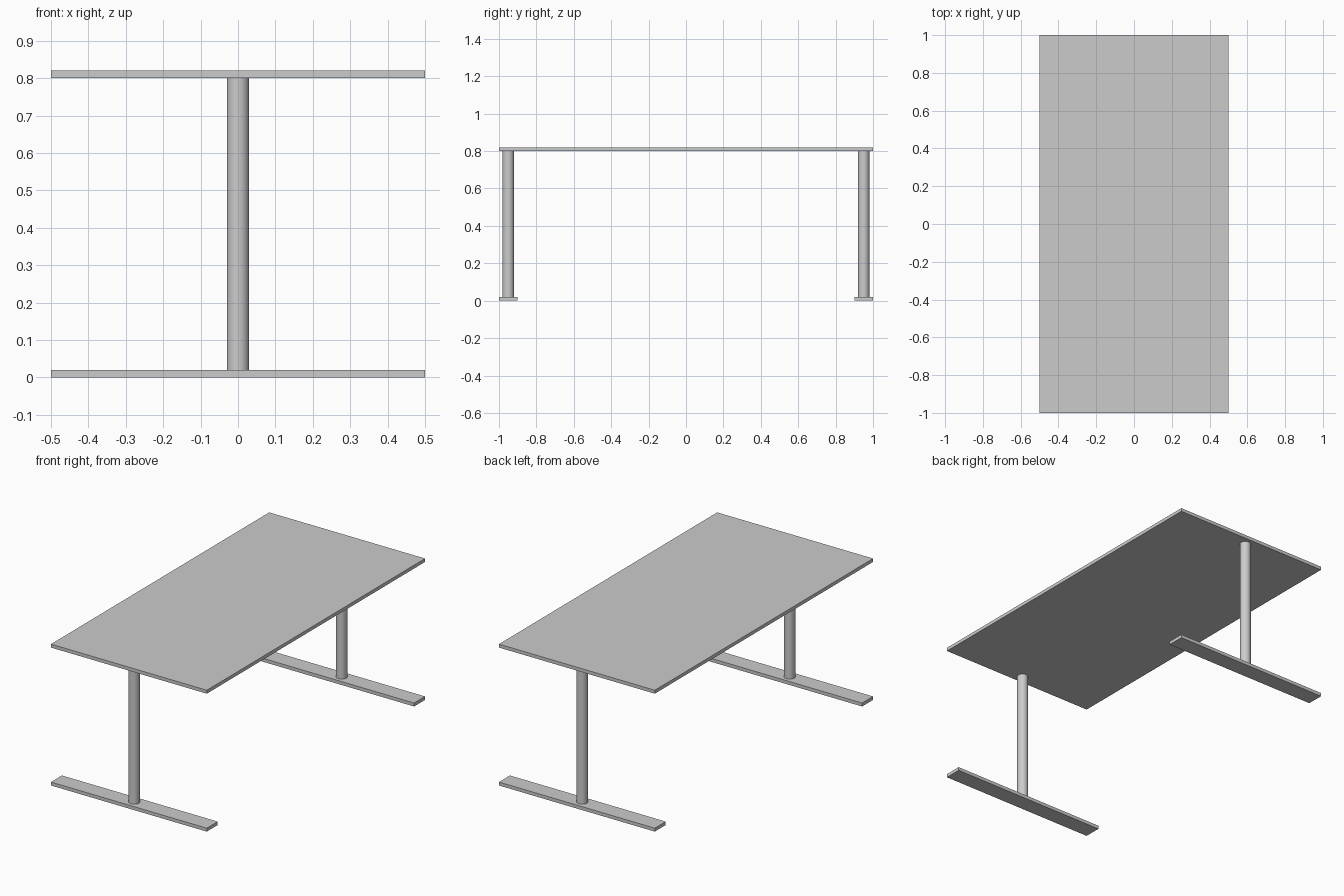
import bpy

if "Cube" in bpy.data.objects:
    bpy.data.objects.remove(bpy.data.objects["Cube"])


def box(name, size, center):
    bpy.ops.mesh.primitive_cube_add(size=1, location=center)
    ob = bpy.context.object
    ob.name = name
    ob.scale = size
    bpy.ops.object.transform_apply(location=False, rotation=False, scale=True)
    return ob


def post(name, radius, z0, z1, x, y):
    bpy.ops.mesh.primitive_cylinder_add(vertices=32, radius=radius, depth=z1 - z0,
                                        location=(x, y, (z0 + z1) / 2))
    bpy.context.object.name = name
    bpy.ops.object.shade_smooth_by_angle()


# Table top
box("table_top", (1.0, 2.0, 0.02), (0, 0, 0.81))

# A foot bar and a round leg at each end
for side, y in (("front", -0.95), ("back", 0.95)):
    box(side + "_foot", (1.0, 0.1, 0.02), (0, y, 0.01))
    post(side + "_leg", 0.03, 0.02, 0.80, 0, y)
